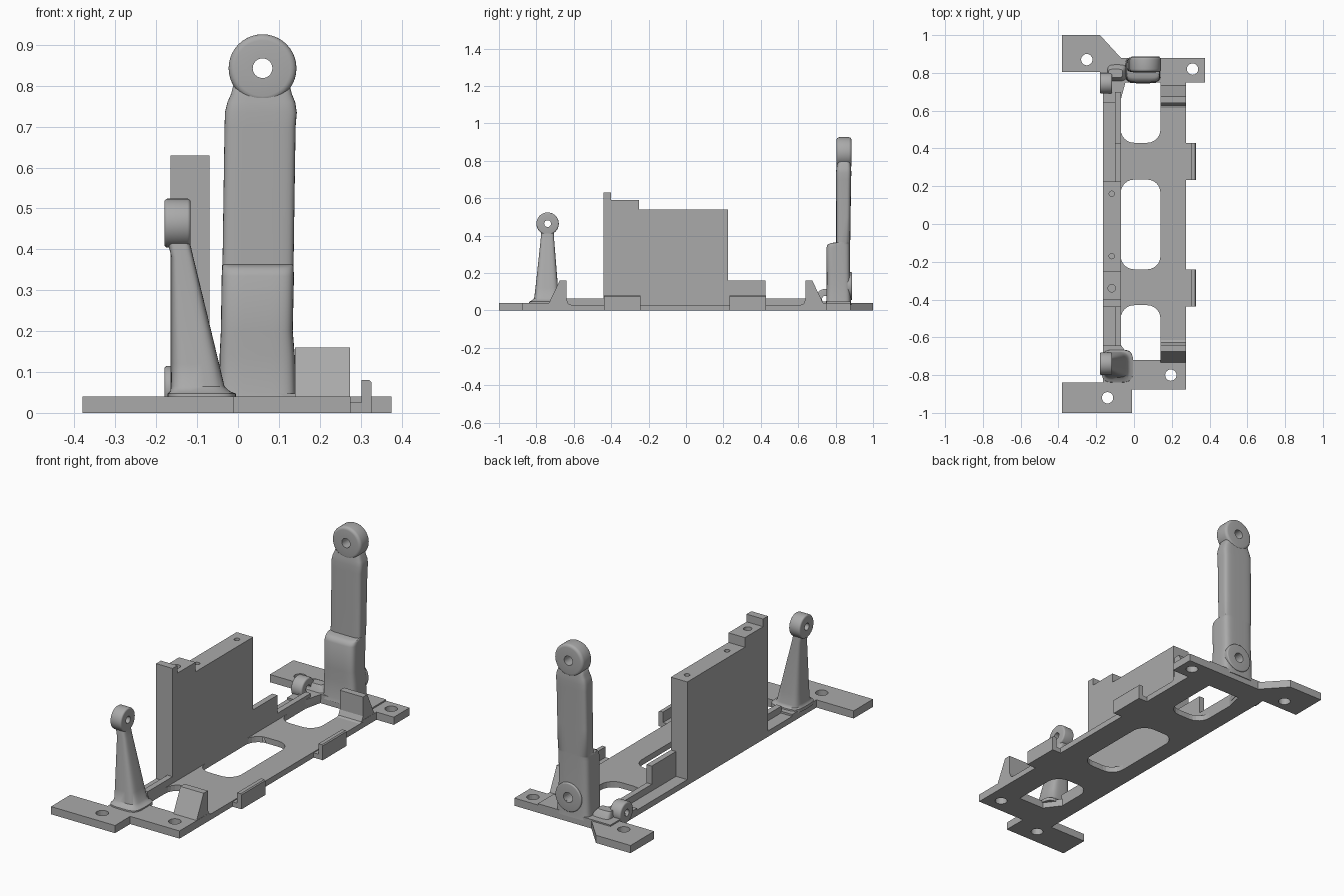
import bpy, bmesh, math
from mathutils import Vector

cube = bpy.data.objects.get("Cube")
if cube:
    bpy.data.objects.remove(cube)

grey = bpy.data.materials.new("plain_grey")
grey.use_nodes = True
colour = (0.4, 0.4, 0.4, 1)
grey.diffuse_color = colour
grey.node_tree.nodes["Principled BSDF"].inputs["Base Color"].default_value = colour


def finish(name, bm, smooth=False):
    bmesh.ops.recalc_face_normals(bm, faces=bm.faces)
    me = bpy.data.meshes.new(name)
    bm.to_mesh(me)
    bm.free()
    me.materials.append(grey)
    ob = bpy.data.objects.new(name, me)
    bpy.context.collection.objects.link(ob)
    if smooth:
        select(ob)
        bpy.ops.object.shade_smooth_by_angle(angle=math.radians(40))
    return ob


def select(ob):
    bpy.ops.object.select_all(action='DESELECT')
    ob.select_set(True)
    bpy.context.view_layer.objects.active = ob


def prism(name, pts, lo, hi, axis='z'):
    """Extrude an outline along an axis; x takes (y, z), y takes (x, z)."""
    put = {'x': lambda a, b, c: (c, a, b), 'y': lambda a, b, c: (a, c, b),
           'z': lambda a, b, c: (a, b, c)}[axis]
    bm = bmesh.new()
    low = [bm.verts.new(put(a, b, lo)) for a, b in pts]
    high = [bm.verts.new(put(a, b, hi)) for a, b in pts]
    bm.faces.new(low)
    bm.faces.new(high)
    for i in range(len(pts)):
        j = (i + 1) % len(pts)
        bm.faces.new((low[i], low[j], high[j], high[i]))
    return finish(name, bm)


def rect(x0, x1, y0, y1):
    return [(x0, y0), (x1, y0), (x1, y1), (x0, y1)]


def circle(x, y, r, n=24):
    return [(x + r * math.cos(2 * math.pi * i / n), y + r * math.sin(2 * math.pi * i / n)) for i in range(n)]


def fillet(cx, cy, r, start, n=6):
    return [(cx + r * math.cos(a), cy + r * math.sin(a))
            for a in (start + math.pi / 2 * i / n for i in range(n + 1))]


def cut(ob, cutters):
    for c in cutters:
        c.hide_render = True
        mod = ob.modifiers.new("cut", 'BOOLEAN')
        mod.operation, mod.solver, mod.object = 'DIFFERENCE', 'EXACT', c
        select(ob)
        bpy.ops.object.modifier_apply(modifier=mod.name)
        bpy.data.objects.remove(c)


def ring(name, centre, axis, r_in, r_out, half, soft):
    """Rounded eyelet, lathed around an axis through its centre."""
    arc = [(r_out - soft + soft * math.cos(a), half - soft + soft * math.sin(a))
           for a in (math.pi / 2 * i / 4 for i in range(5))]
    prof = arc + [(r_in, half), (r_in, -half)] + [(r, -h) for r, h in reversed(arc)]
    n, c = 40, Vector(centre)
    bm = bmesh.new()
    loops = []
    for k in range(n):
        s, t = math.cos(2 * math.pi * k / n), math.sin(2 * math.pi * k / n)
        loops.append([bm.verts.new(c + Vector((h, r * s, r * t) if axis == 'x' else (r * s, h, r * t)))
                      for r, h in prof])
    for k in range(n):
        p, q = loops[k], loops[(k + 1) % n]
        for i in range(len(prof)):
            j = (i + 1) % len(prof)
            bm.faces.new((p[i], p[j], q[j], q[i]))
    return finish(name, bm, True)


def loft(name, sections, power=5, n=40):
    """Skin rounded rectangles given as (z, x0, x1, y0, y1)."""
    def curve(v):
        return math.copysign(abs(v) ** (2 / power), v)
    bm = bmesh.new()
    loops = []
    for z, x0, x1, y0, y1 in sections:
        loops.append([bm.verts.new(((x0 + x1) / 2 + (x1 - x0) / 2 * curve(math.cos(a)),
                                    (y0 + y1) / 2 + (y1 - y0) / 2 * curve(math.sin(a)), z))
                      for a in (2 * math.pi * (i + 0.5) / n for i in range(n))])
    bm.faces.new(loops[0])
    bm.faces.new(loops[-1])
    for p, q in zip(loops, loops[1:]):
        for i in range(n):
            j = (i + 1) % n
            bm.faces.new((p[i], p[j], q[j], q[i]))
    return finish(name, bm, True)


# Base plate with mounting ears, recessed floor, windows and screw holes
base = prism("base_plate", [
    (-0.38, -1), (-0.01, -1), (-0.01, -0.875), (0.275, -0.875), (0.275, 0.75), (0.375, 0.75),
    (0.375, 0.88), (-0.07, 0.88), (-0.18, 1), (-0.38, 1), (-0.38, 0.805), (-0.165, 0.805),
    (-0.165, -0.84), (-0.38, -0.84)], 0, 0.04)
L, R, rad, pi = -0.07, 0.14, 0.07, math.pi
back_curve = fillet(L + rad, 0.5, rad, pi) + fillet(R - rad, 0.5, rad, 1.5 * pi)
front_curve = fillet(R - rad, -0.5, rad, 0) + fillet(L + rad, -0.5, rad, pi / 2)
middle = (fillet(L + rad, -0.17, rad, pi) + fillet(R - rad, -0.17, rad, 1.5 * pi)
          + fillet(R - rad, 0.165, rad, 0) + fillet(L + rad, 0.165, rad, pi / 2))
windows = [back_curve + [(R, 0.75), (-0.05, 0.75), (L, 0.66)],
           front_curve + [(L, -0.64), (-0.01, -0.72), (R, -0.72)], middle]
holes = [circle(x, y, 0.03) for x, y in ((-0.25, 0.87), (0.31, 0.82), (0.195, -0.8), (-0.14, -0.92))]
cut(base, [prism("cutter", rect(-0.5, 0.5, -0.64, 0.64), 0.03, 0.1)]
    + [prism("cutter", p, -0.1, 0.1) for p in windows + holes])

# Stepped upright wall with screw holes in its top
wall = prism("upright_wall", [(-0.44, 0.02), (0.225, 0.02), (0.225, 0.54), (-0.25, 0.54),
                              (-0.25, 0.59), (-0.4, 0.59), (-0.4, 0.63), (-0.44, 0.63)],
             -0.165, -0.07, 'x')
cut(wall, [prism("cutter", circle(-0.118, y, r), 0.44, 0.7)
           for y, r in ((0.16, 0.014), (-0.17, 0.014), (-0.34, 0.02))])
prism("wall_fin", rect(0.22, 0.425, 0.02, 0.16), -0.1, -0.07, 'x')

# Low rails beside the wall
for label, y0, y1 in (("front", -0.645, -0.435), ("back", 0.42, 0.7)):
    prism(label + "_side_rail", rect(y0, y1, 0.02, 0.065), -0.1, -0.07, 'x')

# End stops and edge clips, mirrored front to back
for label, s in (("front", -1), ("back", 1)):
    prism(label + "_end_stop", [(s * y, z) for y, z in (
        (0.6, 0.025), (0.628, 0.035), (0.64, 0.06), (0.64, 0.16), (0.675, 0.16), (0.735, 0.035), (0.735, 0.025))],
        0.14, 0.274, 'x')
for label, y in (("front", -0.34), ("back", 0.33)):
    prism(label + "_edge_clip", [(0.27, 0), (0.327, 0), (0.327, 0.075), (0.322, 0.08), (0.302, 0.08),
                                 (0.302, 0.025), (0.27, 0.025)], y - 0.098, y + 0.098, 'y')

# Short front arm and its eyelet
loft("front_arm", [
    (0.03, -0.172, -0.005, -0.84, -0.665), (0.047, -0.172, -0.005, -0.838, -0.667),
    (0.053, -0.166, -0.02, -0.825, -0.675), (0.065, -0.164, -0.033, -0.812, -0.678),
    (0.12, -0.163, -0.046, -0.805, -0.684), (0.38, -0.163, -0.109, -0.777, -0.705),
    (0.41, -0.17, -0.116, -0.775, -0.705), (0.435, -0.176, -0.118, -0.772, -0.708)], power=4)
ring("front_eyelet", (-0.148, -0.74, 0.464), 'x', 0.018, 0.06, 0.032, 0.008)

# Foot of the tall arm, small eyelet and the bar that joins it to the rail
prism("tall_arm_foot", [(-0.18, 0.75), (-0.1, 0.64), (-0.075, 0.64), (-0.045, 0.75),
                        (0.24, 0.75), (0.24, 0.88), (-0.18, 0.88)], 0.02, 0.047)
ring("low_eyelet", (-0.148, 0.745, 0.06), 'x', 0.018, 0.055, 0.032, 0.008)
loft("low_eyelet_web", [(0.03, -0.14, -0.04, 0.75, 0.85), (0.055, -0.14, -0.04, 0.76, 0.84),
                        (0.08, -0.135, -0.06, 0.775, 0.82)], power=4)

# Tall back arm: thick lower half, ledge, slim upper half and neck
arm = loft("tall_arm", [
    (0.03, -0.05, 0.145, 0.745, 0.884), (0.05, -0.046, 0.141, 0.75, 0.882),
    (0.14, -0.045, 0.139, 0.752, 0.88), (0.2, -0.042, 0.134, 0.752, 0.878),
    (0.335, -0.04, 0.137, 0.75, 0.878), (0.352, -0.039, 0.136, 0.758, 0.878),
    (0.361, -0.039, 0.136, 0.775, 0.878), (0.363, -0.038, 0.136, 0.803, 0.878),
    (0.5, -0.036, 0.138, 0.803, 0.88), (0.7, -0.033, 0.141, 0.802, 0.883),
    (0.735, -0.032, 0.144, 0.802, 0.884), (0.76, -0.026, 0.14, 0.804, 0.883),
    (0.78, -0.017, 0.132, 0.808, 0.881), (0.8, -0.012, 0.127, 0.81, 0.88),
    (0.812, 0.0, 0.12, 0.815, 0.876)])
cut(arm, [prism("cutter", circle(0.06, 0.13, 0.026), 0.82, 0.95, 'y')])
ring("top_eyelet", (0.06, 0.845, 0.843), 'y', 0.024, 0.083, 0.04, 0.015)
ring("lower_boss", (0.06, 0.868, 0.13), 'y', 0.026, 0.075, 0.02, 0.006)
